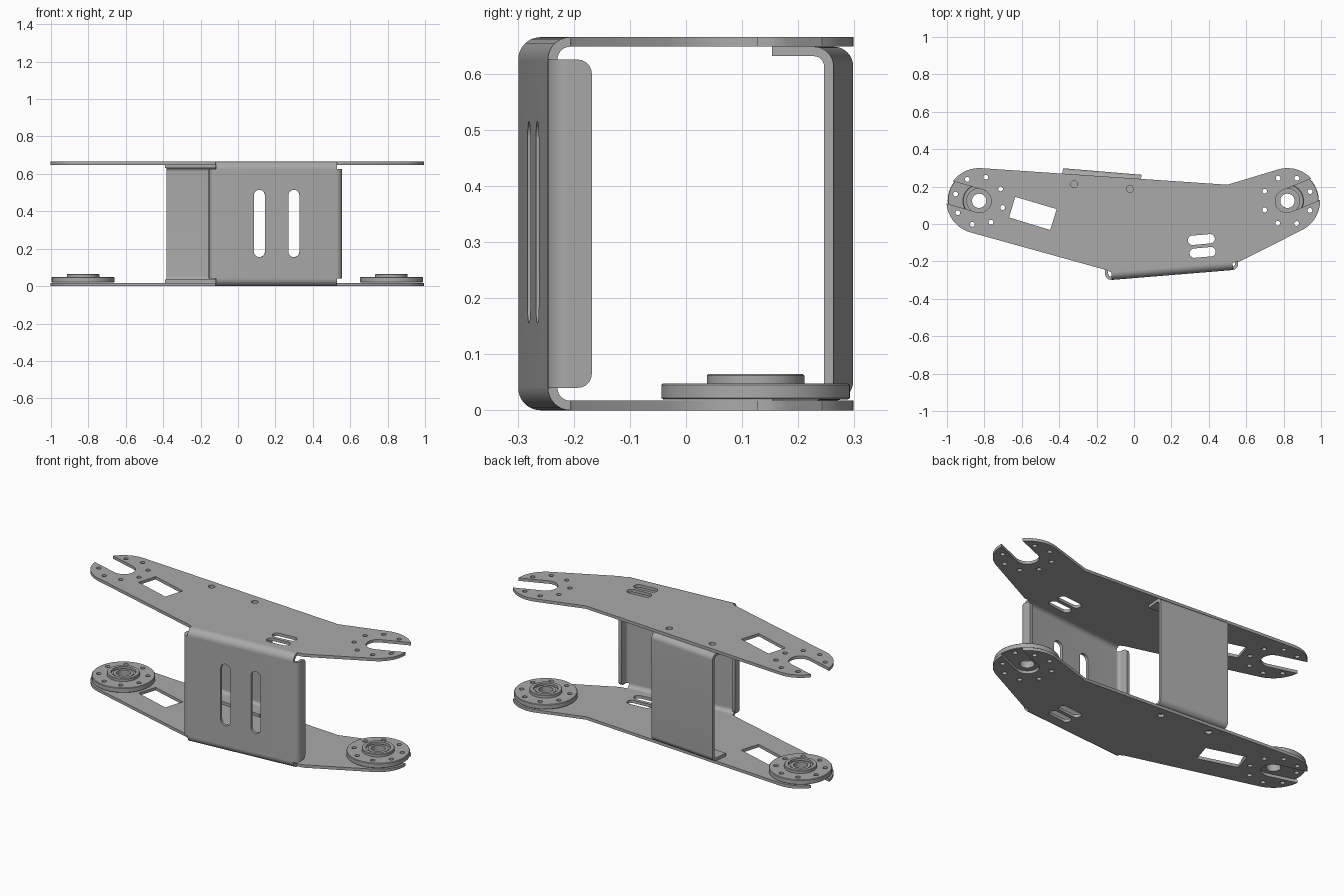
import bpy, bmesh
from math import cos, sin, pi, radians
from mathutils import Matrix, Vector

cube = bpy.data.objects.get("Cube")
if cube:
    bpy.data.objects.remove(cube, do_unlink=True)

metal = bpy.data.materials.new("grey metal")
metal.use_nodes = True
GREY = (0.40, 0.40, 0.40, 1)
metal.diffuse_color = GREY
metal.node_tree.nodes["Principled BSDF"].inputs["Base Color"].default_value = GREY

T = 0.017          # sheet thickness
H = 0.665          # total height
BEND = 0.04        # outer bend radius
HUBS = [((-0.828, 0.124), 164), ((0.82, 0.124), 22)]   # centre, slot direction
ALONG_X = Matrix(((0, 0, 1, 0), (1, 0, 0, 0), (0, 1, 0, 0), (0, 0, 0, 1)))


def arc(c, r, a, b, n=10):
    """Points on an arc from angle a to angle b in degrees."""
    angles = [radians(a + (b - a) * i / n) for i in range(n + 1)]
    return [(c[0] + r * cos(t), c[1] + r * sin(t)) for t in angles]


def circle(c, r, n=24):
    return arc(c, r, 0, 360, n)[:-1]


def stadium(c, length, width, angle):
    """Long slot with round ends."""
    r = width / 2
    dx = (length / 2 - r) * cos(radians(angle))
    dy = (length / 2 - r) * sin(radians(angle))
    return (arc((c[0] + dx, c[1] + dy), r, angle - 90, angle + 90)
            + arc((c[0] - dx, c[1] - dy), r, angle + 90, angle + 270))


def channel(depth, lo, hi, radius):
    """Outline of a C-shaped sheet, open towards +first axis."""
    c0, c1 = (radius, lo + radius), (radius, hi - radius)
    return ([(depth, hi)] + arc(c1, radius, 90, 180) + arc(c0, radius, 180, 270)
            + [(depth, lo), (depth, lo + T)] + arc(c0, radius - T, 270, 180)
            + arc(c1, radius - T, 180, 90) + [(depth, hi - T)])


def prism(bm, outline, z0, z1):
    face = bm.faces.new([bm.verts.new((x, y, z0)) for x, y in outline])
    top = bmesh.ops.extrude_face_region(bm, geom=[face])["geom"]
    bmesh.ops.translate(bm, vec=(0, 0, z1 - z0),
                        verts=[v for v in top if isinstance(v, bmesh.types.BMVert)])


def to_object(name, bm, matrix=Matrix()):
    bmesh.ops.recalc_face_normals(bm, faces=bm.faces)
    mesh = bpy.data.meshes.new(name)
    bm.to_mesh(mesh)
    bm.free()
    mesh.transform(matrix)
    mesh.materials.append(metal)
    obj = bpy.data.objects.new(name, mesh)
    bpy.context.collection.objects.link(obj)
    return obj


def solid(name, outlines, z0, z1, matrix=Matrix()):
    bm = bmesh.new()
    for outline in outlines:
        prism(bm, outline, z0, z1)
    return to_object(name, bm, matrix)


def cut(obj, cutter):
    """Apply a boolean cut and discard the cutter."""
    cutter.hide_render = True
    mod = obj.modifiers.new("cut", "BOOLEAN")
    mod.operation, mod.solver, mod.object = "DIFFERENCE", "EXACT", cutter
    bpy.context.view_layer.objects.active = obj
    bpy.ops.object.modifier_apply(modifier=mod.name)
    bpy.data.objects.remove(cutter, do_unlink=True)


def wall_frame(a, b):
    """Frame with x along the wall from a to b and y pointing inwards."""
    d = Vector((b[0] - a[0], b[1] - a[1], 0))
    x = d.normalized()
    m = Matrix(((x.x, -x.y, 0, a[0]), (x.y, x.x, 0, a[1]), (0, 0, 1, 0), (0, 0, 0, 1)))
    return m, d.length


def bolt_angles(direction):
    return [direction + 45 * i for i in range(8)]


parts = []
front, front_len = wall_frame((-0.118, -0.299), (0.53, -0.246))
back, back_len = wall_frame((0.04, 0.263), (-0.38, 0.298))

# Top and bottom plates, with forked ends and cut-outs
(left, left_dir), (right, right_dir) = HUBS
edge = [front @ Vector((x, BEND, 0)) for x in (0, front_len)]
outline = (arc(left, 0.175, 85, 254, 24) + [(-0.145, -0.247)]
           + [(p.x, p.y) for p in edge] + [(0.565, -0.2)]
           + arc(right, 0.175, -64, 109, 24) + [(0.5, 0.21)])
window = [(-0.635, 0.145), (-0.413, 0.08), (-0.448, -0.032), (-0.668, 0.035)]
holes = [window, circle((-0.32, 0.213), 0.018), circle((-0.022, 0.187), 0.018),
         stadium((0.36, -0.083), 0.145, 0.05, 5), stadium((0.367, -0.152), 0.14, 0.05, 5)]
for c, direction in HUBS:
    a = radians(direction)
    holes.append(stadium((c[0] + 0.19 * cos(a), c[1] + 0.19 * sin(a)), 0.51, 0.124, direction))
    holes += [circle(arc(c, 0.131, t, t, 1)[0], 0.013, 16)
              for t in bolt_angles(direction)[1:]]
for name, z in (("bottom_plate", 0), ("top_plate", H - T)):
    plate = solid(name, [outline], z, z + T)
    cut(plate, solid("plate_cutter", holes, z - 0.05, z + 0.05))
    parts.append(plate)

# Front wall with folded side flanges, rounded at their free corners
depth, low, high = 0.076, BEND, H - BEND
bm = bmesh.new()
prism(bm, channel(depth, -0.034, front_len + 0.03, 0.035), low, high)
corners = [e for e in bm.edges
           if all(abs(v.co.x - depth) < 1e-4 for v in e.verts)
           and abs(e.verts[0].co.z - e.verts[1].co.z) < 1e-4]
bmesh.ops.bevel(bm, geom=corners, offset=0.025, segments=5, profile=0.5, affect="EDGES")
swap = Matrix(((0, 1, 0, 0), (1, 0, 0, 0), (0, 0, 1, 0), (0, 0, 0, 1)))
bm.transform(swap)
wall = to_object("front_wall", bm, front)
slots = [stadium((x, 0.335), 0.36, 0.06, 90) for x in (0.234, 0.419)]
stand = Matrix.Rotation(pi / 2, 4, "X")
cut(wall, solid("slot_cutter", slots, -0.045, 0.045, front @ stand))
parts.append(wall)

# Bends joining the front wall to both plates
for name, z, a in (("lower_front_bend", BEND, 270), ("upper_front_bend", H - BEND, 90)):
    profile = arc((BEND, z), BEND, 180, a) + arc((BEND, z), BEND - T, a, 180)
    parts.append(solid(name, [profile], 0, front_len, front @ ALONG_X))

# Rear bracket standing between the plates
parts.append(solid("rear_bracket", [channel(0.11, T, H - T, 0.035)],
                   0, back_len, back @ ALONG_X))

# Turned hubs with bolt circles on the bottom plate
HUB = [(0.038, 0.019), (0.164, 0.019), (0.168, 0.022), (0.168, 0.045), (0.165, 0.048),
       (0.087, 0.048), (0.087, 0.062), (0.084, 0.065), (0.066, 0.065), (0.066, 0.052),
       (0.054, 0.052), (0.054, 0.058), (0.038, 0.058)]
for name, (c, direction) in zip(("right_hub", "left_hub"), HUBS):
    bm = bmesh.new()
    verts = [bm.verts.new((r, 0, z)) for r, z in HUB]
    edges = [bm.edges.new((v, verts[i - 1])) for i, v in enumerate(verts)]
    bmesh.ops.spin(bm, geom=verts + edges, axis=(0, 0, 1), cent=(0, 0, 0),
                   angle=2 * pi, steps=64, use_merge=True)
    bmesh.ops.remove_doubles(bm, verts=bm.verts, dist=1e-5)
    hub = to_object(name, bm, Matrix.Translation((c[0], c[1], 0)))
    bolts = [circle(arc(c, 0.131, t, t, 1)[0], 0.013, 16) for t in bolt_angles(direction)]
    cut(hub, solid("bolt_cutter", bolts, -0.05, 0.1))
    parts.append(hub)

# Smooth the curved faces and keep the folded edges sharp
bpy.ops.object.select_all(action="DESELECT")
for obj in parts:
    obj.select_set(True)
bpy.context.view_layer.objects.active = parts[0]
bpy.ops.object.shade_smooth_by_angle(angle=radians(30))
